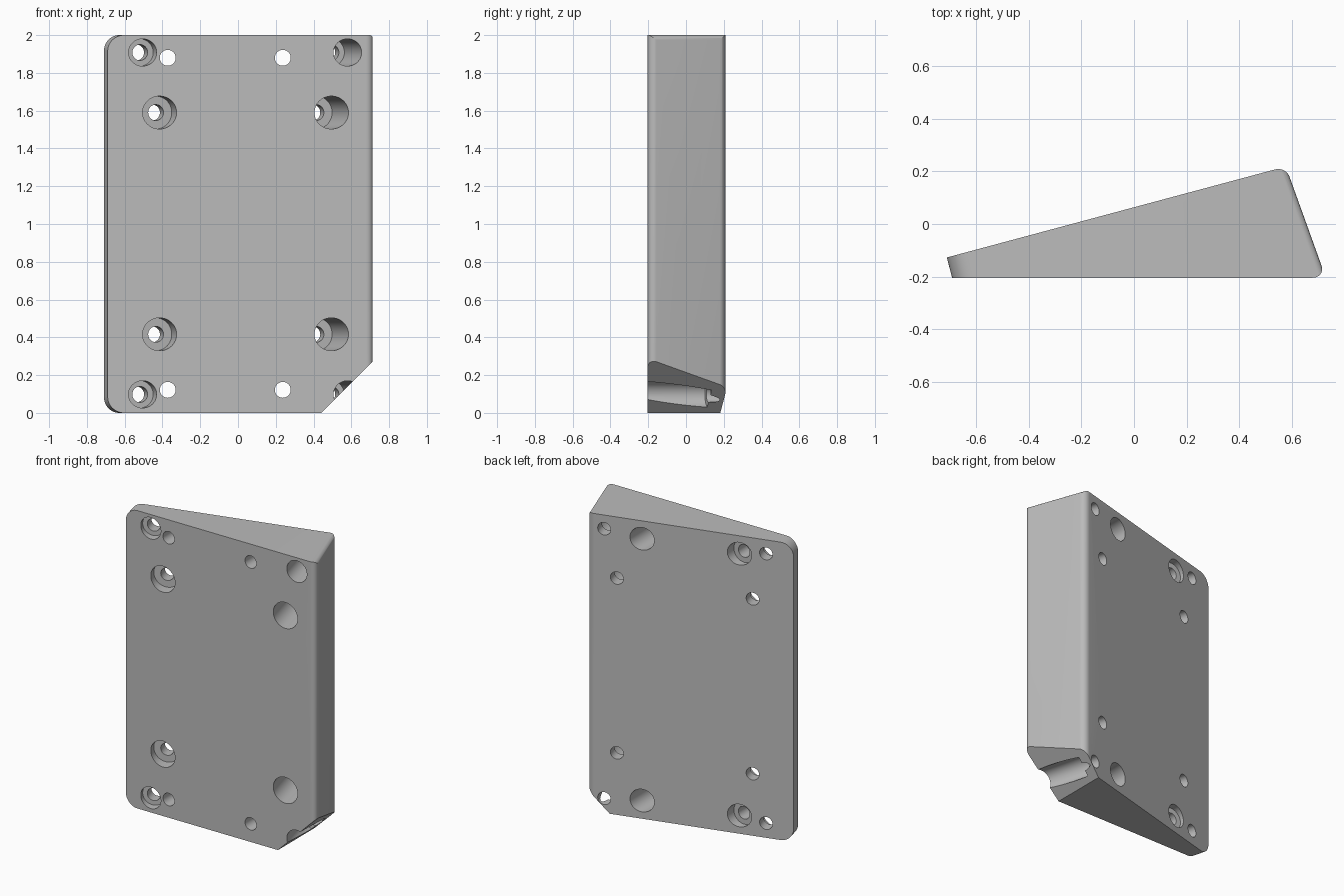
import bpy, bmesh, math
from mathutils import Vector, Matrix

cube = bpy.data.objects.get("Cube")
if cube:
    bpy.data.objects.remove(cube, do_unlink=True)

TILT = math.radians(15)
S, C, T = math.sin(TILT), math.cos(TILT), math.tan(TILT)
FRONT, HEIGHT = -0.204, 2.0
# Wedge outline seen from above: front left, front right, back right, back left
OUTLINE = [(-0.69, FRONT), (0.728, FRONT), (0.576, 0.218), (-0.71, -0.127)]


def finish(bm, name):
    bmesh.ops.recalc_face_normals(bm, faces=bm.faces[:])
    mesh = bpy.data.meshes.new(name)
    bm.to_mesh(mesh)
    bm.free()
    obj = bpy.data.objects.new(name, mesh)
    bpy.context.collection.objects.link(obj)
    return obj


def prism(z0, z1):
    bm = bmesh.new()
    base = bm.faces.new([bm.verts.new((x, y, z0)) for x, y in OUTLINE])
    ext = bmesh.ops.extrude_face_region(bm, geom=[base])
    top = [v for v in ext["geom"] if isinstance(v, bmesh.types.BMVert)]
    bmesh.ops.translate(bm, verts=top, vec=(0, 0, z1 - z0))
    return bm


def round_edges(bm, test, offset, segments=12):
    edges = [e for e in bm.edges if test((e.verts[0].co + e.verts[1].co) / 2)]
    bmesh.ops.bevel(bm, geom=edges, offset=offset, offset_type='OFFSET',
                    segments=segments, profile=0.5, affect='EDGES')


def pin(bm, origin, direction, stations, sides=48):
    """Stepped round pin: stations are (distance, radius) along the axis."""
    rot = Vector((0, 0, 1)).rotation_difference(direction).to_matrix().to_4x4()
    mat = Matrix.Translation(origin) @ rot
    rings = []
    for d, r in stations:
        angles = [2 * math.pi * i / sides for i in range(sides)]
        rings.append([bm.verts.new(mat @ Vector((r * math.cos(a), r * math.sin(a), d)))
                      for a in angles])
    for a, b in zip(rings, rings[1:]):
        for i in range(sides):
            j = (i + 1) % sides
            bm.faces.new((a[i], a[j], b[j], b[i]))
    bm.faces.new(rings[0][::-1])
    bm.faces.new(rings[-1])


def apply_boolean(obj, cutter, operation):
    cutter.hide_render = True
    mod = obj.modifiers.new("cut", 'BOOLEAN')
    mod.operation, mod.object, mod.solver = operation, cutter, 'EXACT'
    bpy.context.view_layer.objects.active = obj
    bpy.ops.object.modifier_apply(modifier=mod.name)
    bpy.data.objects.remove(cutter, do_unlink=True)


# Wedge body: large rounds on the narrow end, small one at the thick end's top
bm = prism(0, HEIGHT)
round_edges(bm, lambda m: m.x < -0.695 and (m.z < 0.01 or m.z > HEIGHT - 0.01), 0.085)
round_edges(bm, lambda m: m.x > 0.6 and m.z > HEIGHT - 0.01, 0.027, 8)
body = finish(bm, "wedge_block")

# Rounded vertical edges of the thick end
bm = prism(-0.2, HEIGHT + 0.2)
round_edges(bm, lambda m: m.x > 0.7 and abs(m.z - 1) < 0.1, 0.052)
round_edges(bm, lambda m: 0.5 < m.x < 0.6 and m.y > 0.2 and abs(m.z - 1) < 0.1, 0.042)
apply_boolean(body, finish(bm, "edge_envelope"), 'INTERSECT')

# Counterbored holes
bm = bmesh.new()
axis = Vector((-S, C, 0))
for z_off, radius, xs in ((0.905, 0.072, (-0.505, 0.58)), (0.587, 0.087, (-0.415, 0.495))):
    for side in (-1, 1):
        for x in xs:
            depth = C * (0.064 - FRONT + T * x)
            pin(bm, Vector((x, FRONT, 1.003 + side * z_off)), axis,
                [(-0.1, radius), (depth - 0.075, radius),
                 (depth - 0.075, 0.042), (depth + 0.1, 0.042)])
# Straight holes, counterbored from the sloping back
for z in (0.122, 1.88):
    for x in (-0.372, 0.237):
        pin(bm, Vector((x, 0.4, z)), Vector((0, -1, 0)),
            [(0, 0.076), (0.485, 0.076), (0.485, 0.042), (0.8, 0.042)])
apply_boolean(body, finish(bm, "hole_cutter"), 'DIFFERENCE')

# Diagonal cut across the lower corner of the thick end
bm = bmesh.new()
bmesh.ops.create_cube(bm, size=1)
turn = Matrix.Rotation(math.radians(45), 4, 'Y')
inward = Vector((1, 0, -1)).normalized()
bmesh.ops.transform(bm, verts=bm.verts[:],
                    matrix=Matrix.Translation(Vector((0.575, 0, 0.135)) + inward * 0.5) @ turn)
apply_boolean(body, finish(bm, "corner_cutter"), 'DIFFERENCE')

# Plain grey finish
grey = bpy.data.materials.new("plain_grey")
grey.use_nodes = True
colour = (0.5, 0.5, 0.5, 1)
grey.diffuse_color = colour
shader = next(n for n in grey.node_tree.nodes if n.type == 'BSDF_PRINCIPLED')
shader.inputs["Base Color"].default_value = colour
body.data.materials.clear()
body.data.materials.append(grey)
for p in body.data.polygons:
    p.material_index = 0

bpy.ops.object.select_all(action='DESELECT')
body.select_set(True)
bpy.context.view_layer.objects.active = body
bpy.ops.object.shade_smooth_by_angle(angle=math.radians(30))
